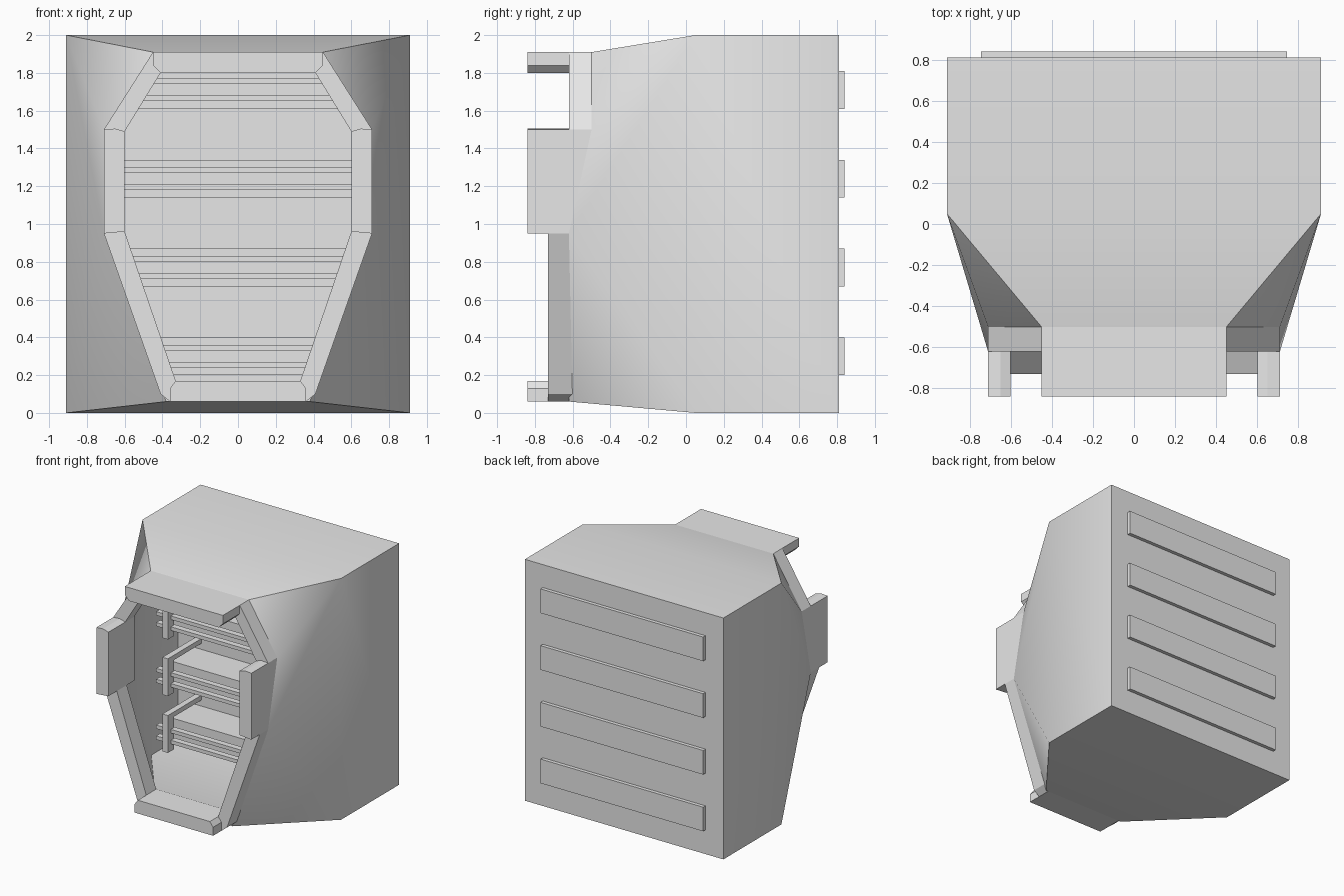
import bpy, bmesh, math
from mathutils import Vector

if "Cube" in bpy.data.objects:
    bpy.data.objects.remove(bpy.data.objects["Cube"])

grey = bpy.data.materials.new("plain_grey")
grey.use_nodes = True
grey.diffuse_color = (0.8, 0.8, 0.8, 1)
grey.node_tree.nodes["Principled BSDF"].inputs["Base Color"].default_value = (0.8, 0.8, 0.8, 1)


def finish(bm, name, smooth=False):
    bmesh.ops.recalc_face_normals(bm, faces=bm.faces)
    mesh = bpy.data.meshes.new(name)
    bm.to_mesh(mesh)
    bm.free()
    mesh.materials.append(grey)
    obj = bpy.data.objects.new(name, mesh)
    bpy.context.collection.objects.link(obj)
    if smooth:
        bpy.ops.object.select_all(action='DESELECT')
        obj.select_set(True)
        bpy.context.view_layer.objects.active = obj
        bpy.ops.object.shade_smooth_by_angle(angle=math.radians(30))
    return obj


def prism(name, outline, y0, y1):
    """Extrude an x-z outline from y0 to y1."""
    bm = bmesh.new()
    face = bm.faces.new([bm.verts.new((x, y0, z)) for x, z in outline])
    grown = bmesh.ops.extrude_face_region(bm, geom=[face])["geom"]
    verts = [g for g in grown if isinstance(g, bmesh.types.BMVert)]
    bmesh.ops.translate(bm, verts=verts, vec=Vector((0, y1 - y0, 0)))
    return finish(bm, name)


def box(name, x0, x1, y0, y1, z0, z1):
    return prism(name, [(x0, z0), (x1, z0), (x1, z1), (x0, z1)], y0, y1)


def mirror_outline(half):
    return half + [(-x, z) for x, z in reversed(half)]


def skin(bm, w, bottom, top, back, ring):
    """Half-box at the back tapering to an eight-sided mouth; returns the mouth loop."""
    points = dict(a=(w, 0.05, top), b=(w, 0.05, bottom),
                  c=(w, back, top), d=(w, back, bottom), **ring)
    right, left = ({k: bm.verts.new((s * x, y, z)) for k, (x, y, z) in points.items()}
                   for s in (1, -1))
    for side in (right, left):
        for keys in ("acdb", "atu", "aul", "alb", "ble"):
            bm.faces.new([side[k] for k in keys])
    for p, q in ("ca", "at", "be", "db", "cd"):
        bm.faces.new((right[p], right[q], left[q], left[p]))
    return [right[k] for k in "tule"] + [left[k] for k in "elut"]


# Hollow housing
bm = bmesh.new()
outer = skin(bm, 0.91, 0, 2, 0.81, dict(
    t=(0.45, -0.5, 1.91), u=(0.71, -0.5, 1.5), l=(0.71, -0.62, 0.95), e=(0.38, -0.62, 0.06)))
inner = skin(bm, 0.83, 0.07, 1.93, 0.4, dict(
    t=(0.41, -0.5, 1.8), u=(0.6, -0.5, 1.49), l=(0.6, -0.62, 0.96), e=(0.33, -0.62, 0.17)))
for i in range(len(outer)):
    j = (i + 1) % len(outer)
    bm.faces.new((outer[i], outer[j], inner[j], inner[i]))
finish(bm, "housing", smooth=True)

# Mouth frame
prism("frame_top", mirror_outline([(0.41, 1.8), (0.45, 1.84), (0.45, 1.91)]), -0.84, -0.5)
prism("frame_bottom", mirror_outline([(0.36, 0.06), (0.36, 0.13), (0.33, 0.17)]), -0.84, -0.6)
for s, side in ((1, "left"), (-1, "right")):
    def frame(name, outline, y0, y1):
        prism(f"{side}_{name}", [(s * x, z) for x, z in outline], y0, y1)
    frame("frame_side", [(0.6, 0.96), (0.71, 0.95), (0.71, 1.5), (0.65, 1.505), (0.6, 1.49)],
          -0.84, -0.5)
    frame("frame_upper", [(0.6, 1.49), (0.71, 1.5), (0.45, 1.91), (0.41, 1.8)], -0.62, -0.5)
    frame("frame_lower", [(0.6, 0.96), (0.71, 0.95), (0.41, 0.1), (0.36, 0.06), (0.33, 0.17)],
          -0.73, -0.6)

# Four racks, each a shelf with rails, posts and arms
for i in range(4):
    z = 0.2 + 0.47 * i
    box(f"shelf_{i}", -0.745, 0.745, 0.1, 0.84, z, z + 0.2)
    for name, h in (("lower", 0.04), ("upper", 0.13)):
        box(f"{name}_rail_{i}", -0.75, 0.75, 0, 0.05, z + h, z + h + 0.03)
    for s, side in ((1, "left"), (-1, "right")):
        x0, x1 = sorted((s * 0.615, s * 0.665))
        box(f"{side}_post_{i}", x0, x1, -0.04, 0.04, z - 0.02, z + 0.29)
        box(f"{side}_arm_{i}", x0, x1, 0.04, 0.4, z + 0.25, z + 0.29)
